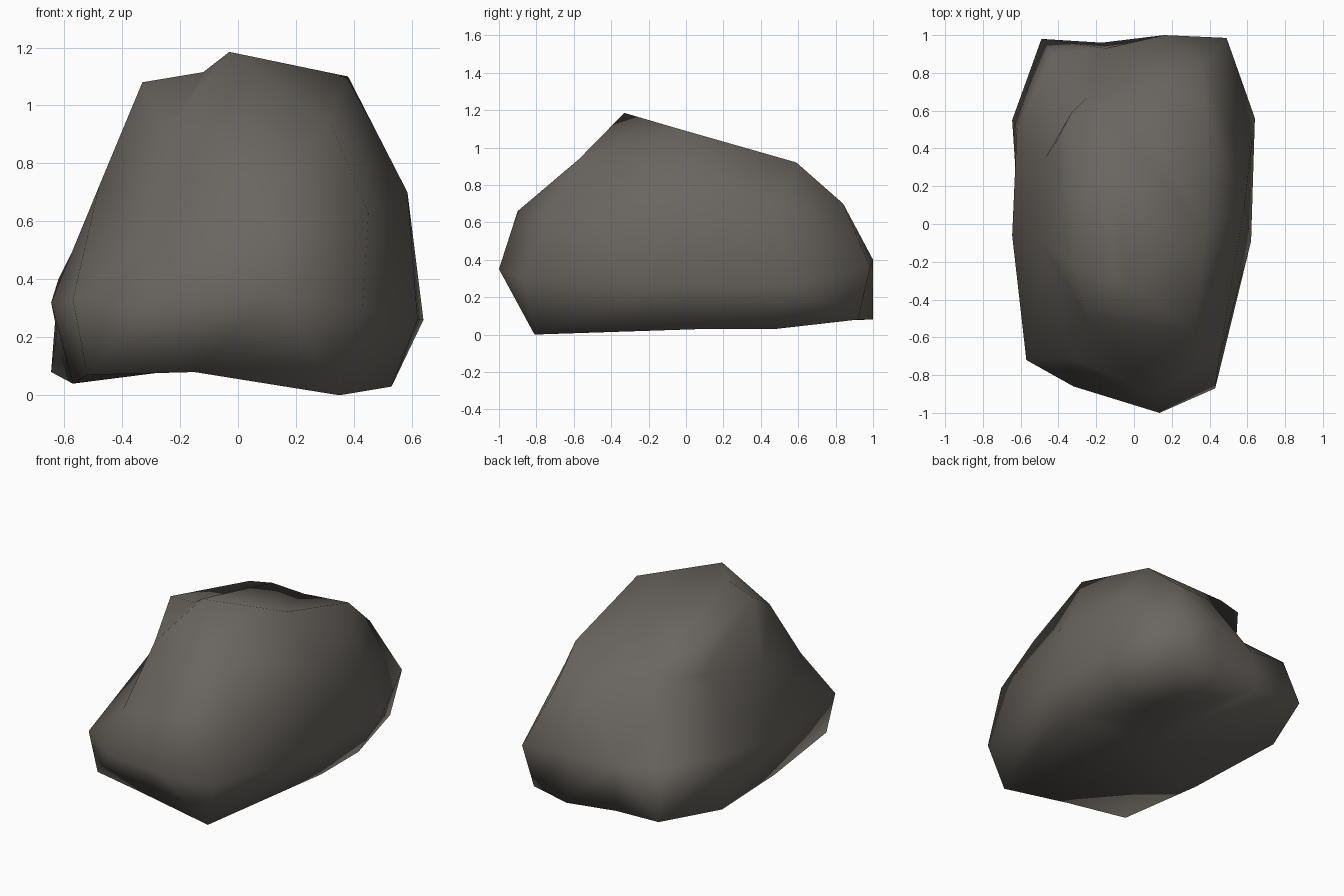
import bpy, bmesh
from mathutils import Vector

# Corner points of the boulder, grouped by region
top = [(-.03, -.33, 1.185), (-.33, -.22, 1.08), (-.12, -.27, 1.115), (.38, -.04, 1.1),
       (-.33, .59, .87), (-.18, .61, .89), (0, .68, .84), (.38, .59, .92), (-.42, .42, .84)]
front = [(.32, -.57, .94), (-.25, -.5, .91), (.45, -.72, .63), (.1, -.9, .66),
         (-.33, -.71, .53), (.135, -1, .35), (-.32, -.86, .3), (-.57, -.72, .33),
         (.43, -.87, .3), (.35, -.81, 0), (-.15, -.8, .08), (-.52, -.7, .07)]
left = [(-.645, -.06, .32), (-.57, -.1, .04), (-.48, -.1, .72),
        (-.645, .55, .08), (-.62, .5, .4), (-.47, .35, .7), (-.625, .25, .22)]
right = [(.585, .1, .7), (.62, -.09, .26), (.64, .56, .26),
         (.53, .1, .03), (.53, .48, .03), (.52, .5, .7)]
back = [(.36, .84, .7), (.49, .985, .36), (.16, 1, .4), (.16, 1, .08),
        (.45, .92, .08), (-.17, .96, .1), (-.49, .98, .12), (-.43, .9, .42),
        (-.15, .93, .38), (-.25, .67, .62), (.1, .82, .7)]
under = [(-.1, 0, .1), (.1, .5, .07)]
points = [Vector(p) for p in top + front + left + right + back + under]

# Skin the points: hull them on a sphere, then move each back so hollows remain
centre = Vector((0, 0, .5))
bm = bmesh.new()
home = {}
for p in points:
    d = p - centre
    v = bm.verts.new(Vector((d.x / .64, d.y, d.z / .58)).normalized())
    home[v] = p
bmesh.ops.convex_hull(bm, input=bm.verts[:])
for v in bm.verts:
    v.co = home[v]
bmesh.ops.recalc_face_normals(bm, faces=bm.faces[:])
for f in bm.faces:
    f.smooth = True

mesh = bpy.data.meshes.new("boulder")
bm.to_mesh(mesh)
bm.free()
rock = bpy.data.objects.new("boulder", mesh)
bpy.context.collection.objects.link(rock)

# Single stone colour
stone = bpy.data.materials.new("warm_grey_stone")
stone.diffuse_color = (.143, .13, .115, 1)
mesh.materials.append(stone)
